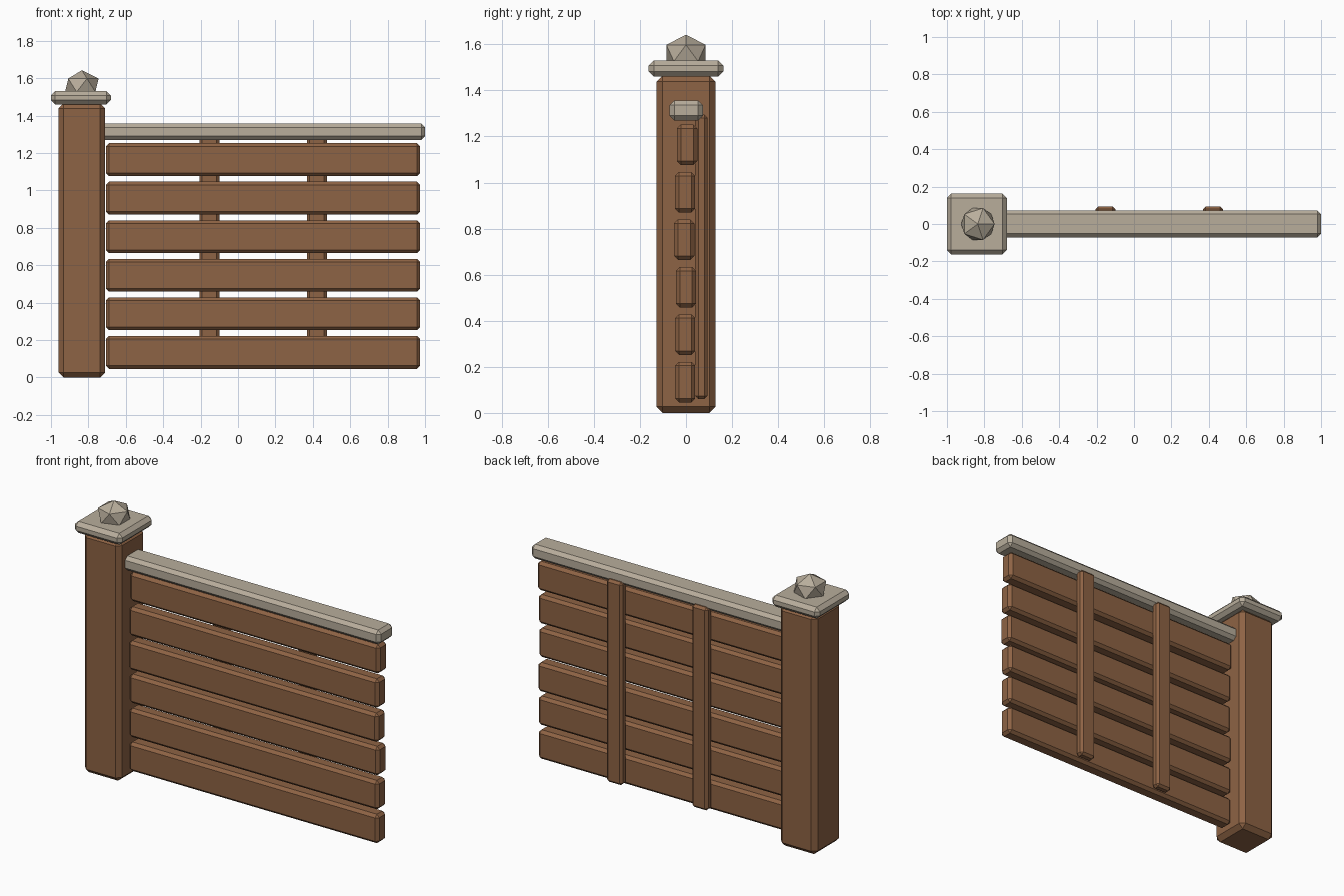
import bpy
import bmesh
from mathutils import Matrix, Vector

old = bpy.data.objects.get("Cube")
if old:
    bpy.data.objects.remove(old, do_unlink=True)


def material(name, colour):
    mat = bpy.data.materials.new(name)
    mat.use_nodes = True
    mat.diffuse_color = (*colour, 1)
    bsdf = mat.node_tree.nodes["Principled BSDF"]
    bsdf.inputs["Base Color"].default_value = (*colour, 1)
    bsdf.inputs["Roughness"].default_value = 0.9
    return mat


wood = material("brown wood", (0.27, 0.125, 0.058))
stone = material("pale stone", (0.48, 0.42, 0.33))


def finish(name, bm, mat):
    mesh = bpy.data.meshes.new(name)
    bm.to_mesh(mesh)
    bm.free()
    mesh.materials.append(mat)
    obj = bpy.data.objects.new(name, mesh)
    bpy.context.collection.objects.link(obj)
    return obj


def chamfered_box(name, low, high, chamfer, mat):
    """Box between two corners with a single flat chamfer on every edge."""
    low, high = Vector(low), Vector(high)
    bm = bmesh.new()
    place = Matrix.Translation((low + high) / 2) @ Matrix.Diagonal((*(high - low), 1))
    bmesh.ops.create_cube(bm, size=1, matrix=place)
    bmesh.ops.bevel(bm, geom=bm.edges[:], offset=chamfer, segments=1,
                    affect='EDGES', profile=0.5)
    return finish(name, bm, mat)


# Post with its cap
chamfered_box("post", (-0.96, -0.128, 0), (-0.71, 0.128, 1.465), 0.027, wood)
chamfered_box("post_cap", (-1, -0.162, 1.46), (-0.68, 0.162, 1.53), 0.022, stone)

# Faceted finial, slightly flattened
bm = bmesh.new()
bmesh.ops.create_icosphere(
    bm, subdivisions=1, radius=0.1,
    matrix=Matrix.Translation((-0.835, 0, 1.562)) @ Matrix.Diagonal((1, 1, 0.8, 1)))
finish("finial", bm, stone)

# Top rail
chamfered_box("top_rail", (-0.735, -0.071, 1.27), (1, 0.073, 1.357), 0.02, stone)

# Horizontal planks, each set slightly forward or back
for i, y in enumerate((-0.004, -0.004, 0, -0.008, -0.004, 0.005)):
    z = 0.046 + i * 0.206
    chamfered_box(f"plank_{i + 1}", (-0.707, y - 0.044, z),
                  (0.974, y + 0.044, z + 0.176), 0.017, wood)

# Upright battens on the back
for name, x in (("batten_right", -0.153), ("batten_left", 0.422)):
    chamfered_box(name, (x - 0.053, 0.04, 0.06), (x + 0.053, 0.094, 1.295), 0.014, wood)
